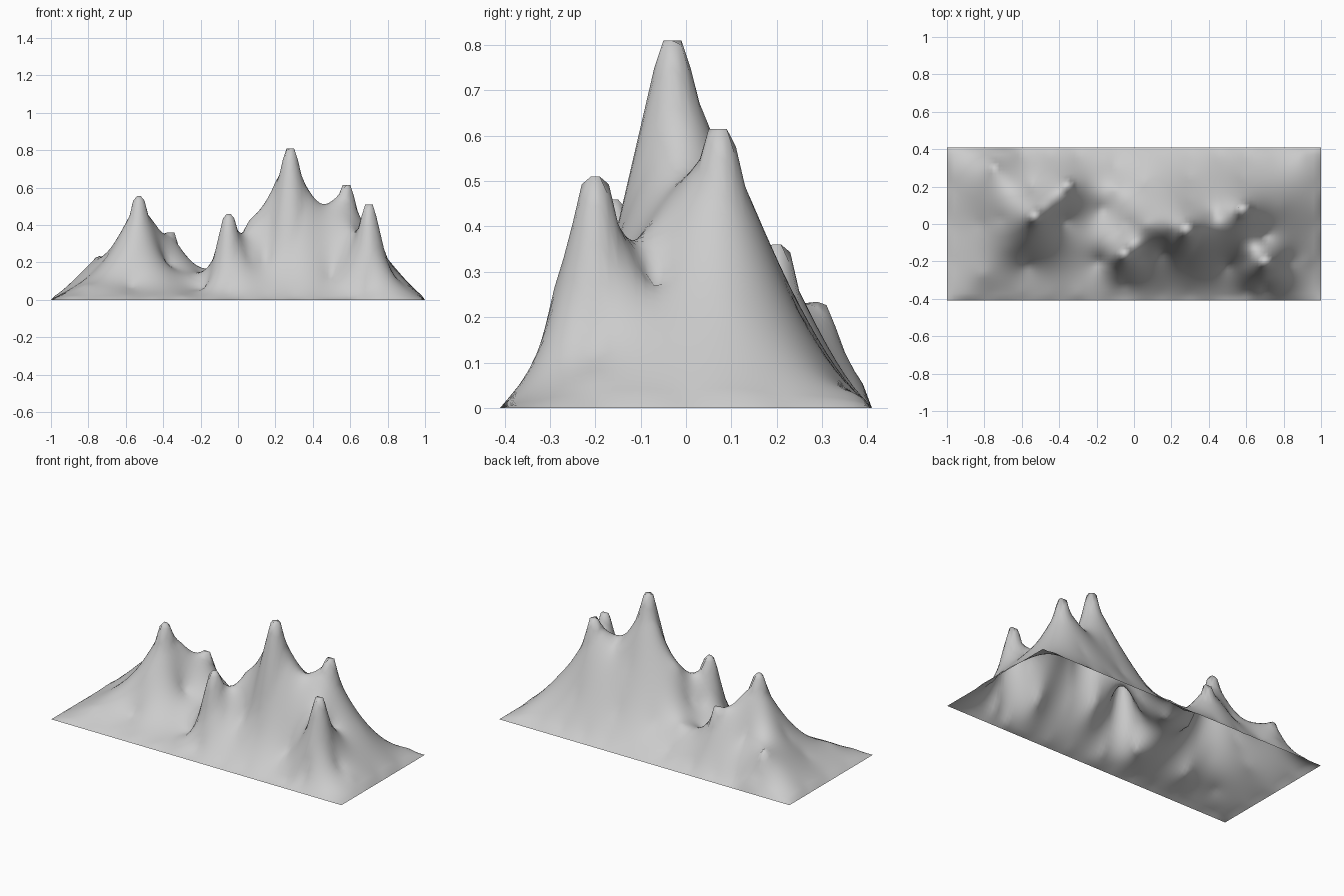
import bpy, bmesh
from math import hypot

if "Cube" in bpy.data.objects:
    bpy.data.objects.remove(bpy.data.objects["Cube"])

HALF_X, HALF_Y = 1.0, 0.41
NX, NY = 100, 41

# Summits (x, y, height), each with a small flat top
summits = [(.28, -.03, .81), (.58, .075, .615), (.70, -.20, .51), (-.05, -.16, .46),
           (-.53, .04, .555), (-.36, .2, .36), (-.75, .31, .24)]

# Shoulders, saddles and valley floors that shape the slopes
slopes = [
    # tallest mountain
    (.2, -.01, .63), (.06, 0, .43), (-.03, 0, .24), (.28, -.13, .42), (.28, -.22, .2),
    (.15, -.15, .22), (.39, -.3, .09), (.3, .13, .42), (.3, .25, .18),
    # right-hand pair
    (.43, .05, .49), (.58, -.01, .48), (.61, -.08, .39), (.7, -.07, .27), (.66, .07, .43),
    (.79, .1, .23), (.58, .15, .44), (.58, .25, .21), (.83, -.2, .13), (.92, -.2, .07),
    (.7, -.28, .31), (.7, -.335, .08), (.6, -.2, .28), (.5, -.22, .13),
    # front cone
    (-.18, -.2, .06), (.05, -.18, .24), (-.05, -.25, .2), (-.05, -.32, .05), (-.08, -.05, .22),
    # left-hand mountain
    (-.61, .03, .39), (-.71, .03, .22), (-.45, .1, .42), (-.56, -.1, .28), (-.67, -.13, .19),
    (-.57, -.22, .07), (-.54, .2, .22), (-.38, .02, .19), (-.25, .2, .2), (-.75, .36, .09),
    (-.67, .25, .22), (-.81, .31, .14),
    # low hills and valleys
    (-.38, -.17, .12), (-.36, -.29, .05), (-.17, .08, .13), (.06, .22, .16), (-.1, .19, .18),
    (-.1, .31, .06), (-.81, -.27, .08), (-.7, -.3, .06), (-.82, 0, .11)]

# Border held at ground level, with a low apron just inside the long edges
border = [(-HALF_X + .2 * i, s * HALF_Y, 0) for i in range(11) for s in (-1, 1)]
border += [(s * HALF_X, -.205 + .205 * i, 0) for i in range(3) for s in (-1, 1)]
apron = [(-.9 + .15 * i, s * .365, .03 + .006 * s) for i in range(13) for s in (-1, 1)]
border += [p for p in apron
           if min(hypot(p[0] - q[0], p[1] - q[1]) for q in slopes + summits) > .06]


def solve(a, b):
    """Gaussian elimination with pivoting."""
    n = len(b)
    m = [row[:] + [v] for row, v in zip(a, b)]
    for c in range(n):
        p = max(range(c, n), key=lambda r: abs(m[r][c]))
        m[c], m[p] = m[p], m[c]
        for r in range(c + 1, n):
            f = m[r][c] / m[c][c]
            for k in range(c, n + 1):
                m[r][k] -= f * m[c][k]
    x = [0.0] * n
    for r in reversed(range(n)):
        x[r] = (m[r][n] - sum(m[r][k] * x[k] for k in range(r + 1, n))) / m[r][r]
    return x


# Fit a surface of blended cones through all spot heights
pts = summits + slopes + border
weights = solve([[hypot(p[0] - q[0], p[1] - q[1]) for q in pts] for p in pts],
                [p[2] for p in pts])


def height(x, y):
    if abs(x) > HALF_X - 1e-4 or abs(y) > HALF_Y - 1e-4:
        return 0.0
    z = max(0.0, sum(w * hypot(x - p[0], y - p[1]) for w, p in zip(weights, pts)))
    for sx, sy, sz in summits[:6]:
        # blunt, straight-sided tip over each summit
        r = hypot(x - sx, y - sy)
        z = max(z, sz - 4.3 * (r - .026)) if r > .026 else sz
    return z


# Terrain sheet, open underneath
bm = bmesh.new()
rows = []
for j in range(NY + 1):
    y = HALF_Y * (2 * j / NY - 1)
    rows.append([bm.verts.new((x, y, height(x, y)))
                 for x in (HALF_X * (2 * i / NX - 1) for i in range(NX + 1))])
for a, b in zip(rows, rows[1:]):
    for i in range(NX):
        bm.faces.new((a[i], a[i + 1], b[i + 1], b[i])).smooth = True
mesh = bpy.data.meshes.new("mountain_range")
bm.to_mesh(mesh)
bm.free()
bpy.context.collection.objects.link(bpy.data.objects.new("mountain_range", mesh))
